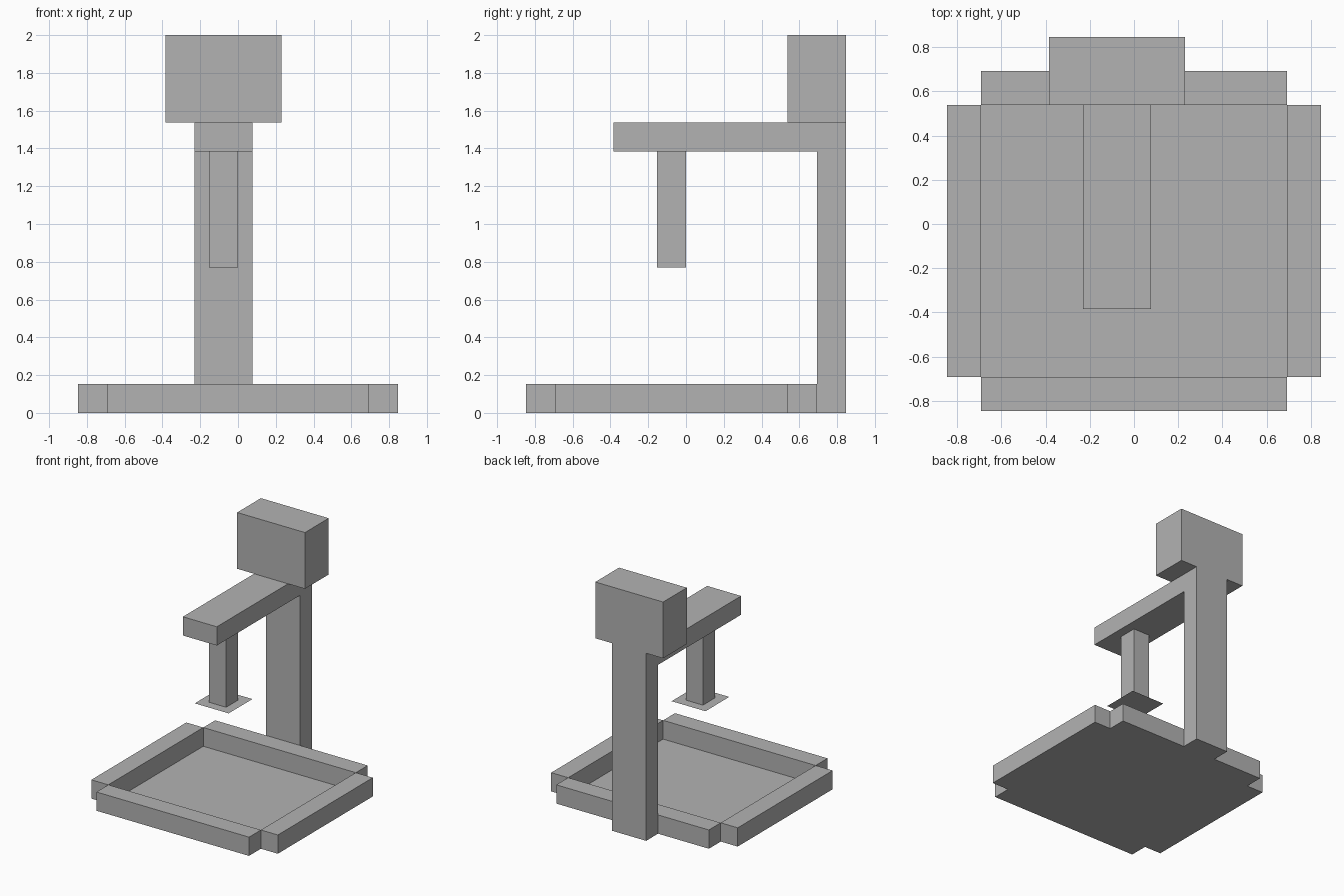
import bpy
import bmesh

cube = bpy.data.objects.get("Cube")
if cube:
    bpy.data.objects.remove(cube, do_unlink=True)

U = 2 / 13  # grid module; the model is 13 modules tall

grey = bpy.data.materials.new("plain grey")
grey.use_nodes = True
colour = (0.45, 0.45, 0.45, 1)
grey.diffuse_color = colour
grey.node_tree.nodes["Principled BSDF"].inputs["Base Color"].default_value = colour


def block(name, x, y, z):
    """Box between (min, max) module ranges; a flat sheet when z has no height."""
    bm = bmesh.new()
    flat = z[0] == z[1]
    if flat:
        bmesh.ops.create_grid(bm, x_segments=1, y_segments=1, size=0.5)
    else:
        bmesh.ops.create_cube(bm, size=1)
    for v in bm.verts:
        v.co = [((lo + hi) / 2 + c * (hi - lo)) * U for c, (lo, hi) in zip(v.co, (x, y, z))]
    mesh = bpy.data.meshes.new(name)
    bm.to_mesh(mesh)
    bm.free()
    mesh.materials.append(grey)
    obj = bpy.data.objects.new(name, mesh)
    bpy.context.collection.objects.link(obj)
    return obj


# Tray: thin floor with four rim walls, corners left open
block("tray_floor", (-4.5, 4.5), (-4.5, 3.5), (0, 0))
block("front_wall", (-4.5, 4.5), (-5.5, -4.5), (0, 1))
block("back_wall", (-4.5, 4.5), (3.5, 4.5), (0, 1))
block("left_wall", (4.5, 5.5), (-4.5, 3.5), (0, 1))
block("right_wall", (-5.5, -4.5), (-4.5, 3.5), (0, 1))

# Column, overhanging arm and the box on top
block("column", (-1.5, 0.5), (4.5, 5.5), (0, 10))
block("arm", (-1.5, 0.5), (-2.5, 4.5), (9, 10))
block("top_box", (-2.5, 1.5), (3.5, 5.5), (10, 13))

# Hanging post with a thin plate at its foot
block("hanging_post", (-1, 0), (-1, 0), (5, 9))
block("foot_plate", (-1.5, 0.5), (-1.5, 0.5), (5, 5))
